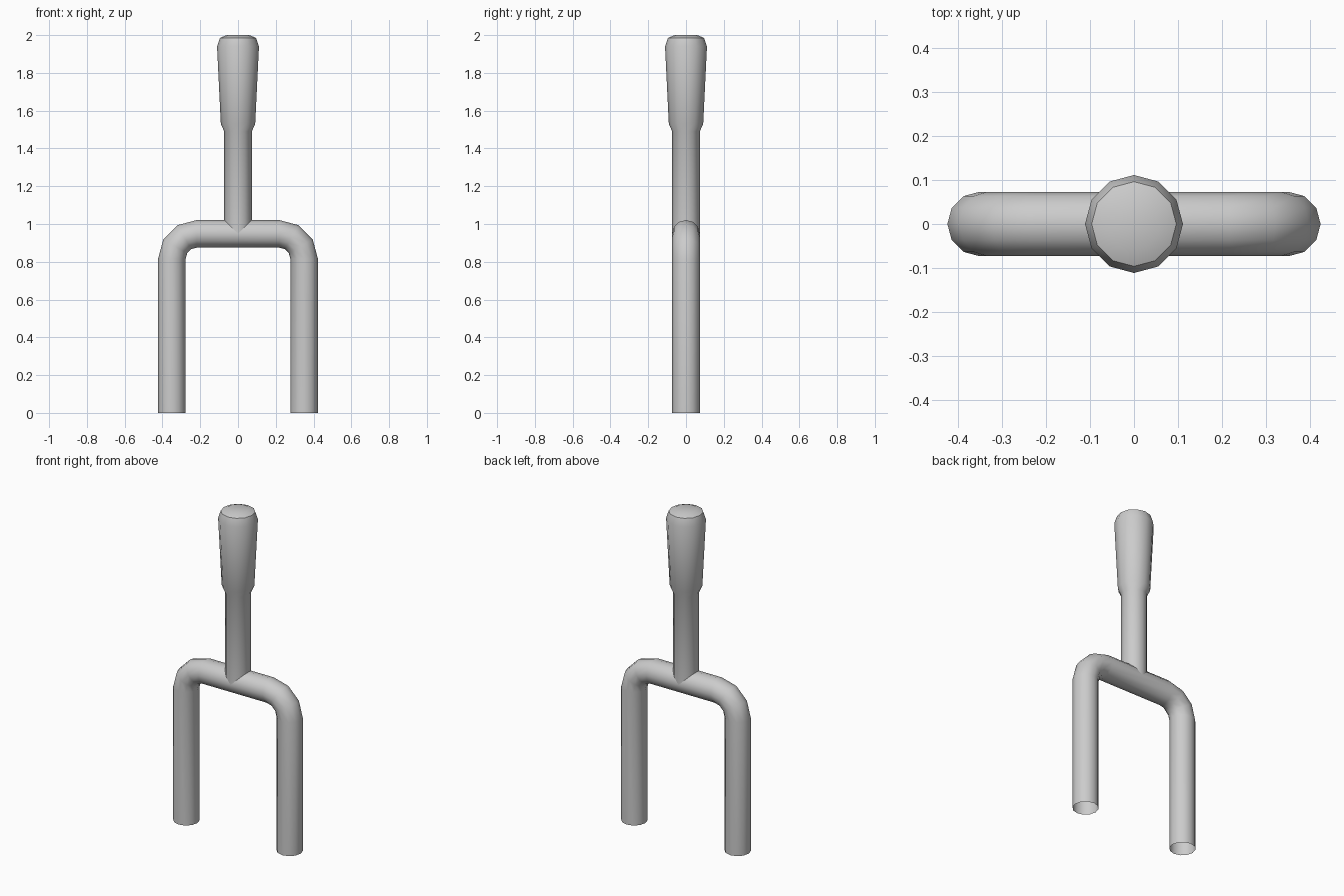
import bpy, bmesh, math
from mathutils import Vector

if "Cube" in bpy.data.objects:
    bpy.data.objects.remove(bpy.data.objects["Cube"])

SIDES = 12


def finish(name, rings, cap_end=False):
    """Skin a list of rings into one smooth-shaded object."""
    bm = bmesh.new()
    loops = [[bm.verts.new(p) for p in ring] for ring in rings]
    for a, b in zip(loops, loops[1:]):
        for i in range(SIDES):
            j = (i + 1) % SIDES
            bm.faces.new((a[i], a[j], b[j], b[i]))
    if cap_end:
        bm.faces.new(loops[-1])
    bmesh.ops.recalc_face_normals(bm, faces=bm.faces)
    mesh = bpy.data.meshes.new(name)
    bm.to_mesh(mesh)
    bm.free()
    obj = bpy.data.objects.new(name, mesh)
    bpy.context.collection.objects.link(obj)
    bpy.ops.object.select_all(action='DESELECT')
    obj.select_set(True)
    bpy.context.view_layer.objects.active = obj
    bpy.ops.object.shade_smooth_by_angle(angle=math.radians(40))
    return obj


def ring(centre, u, v, r):
    angles = [2 * math.pi * i / SIDES for i in range(SIDES)]
    return [centre + u * (r * math.cos(a)) + v * (r * math.sin(a)) for a in angles]


X, Y, Z = Vector((1, 0, 0)), Vector((0, 1, 0)), Vector((0, 0, 1))
TUBE, LEG_X, BEND, TOP = 0.073, 0.35, 0.132, 0.948

# Bent fork tube: open legs joined by two rounded corners
stations = [(-LEG_X, 0, 180)]
for side, degrees in ((-1, (180, 150, 120, 90)), (1, (90, 60, 30, 0))):
    for d in degrees:
        a = math.radians(d)
        stations.append((side * (LEG_X - BEND) + BEND * math.cos(a),
                         TOP - BEND + BEND * math.sin(a), d))
stations.append((LEG_X, 0, 0))
rings = []
for x, z, d in stations:
    a = math.radians(d)
    outward = X * math.cos(a) + Z * math.sin(a)
    rings.append(ring(Vector((x, 0, z)), outward, Y, TUBE))
finish("fork_tube", rings)

# Stem flaring into a tapered grip with a shallow domed end
profile = [(TUBE, 0.95), (TUBE, 1.49), (0.091, 1.53), (0.111, 1.94),
           (0.096, 1.985), (0.06, 2.0)]
finish("stem_and_grip", [ring(Z * z, X, Y, r) for r, z in profile], cap_end=True)
